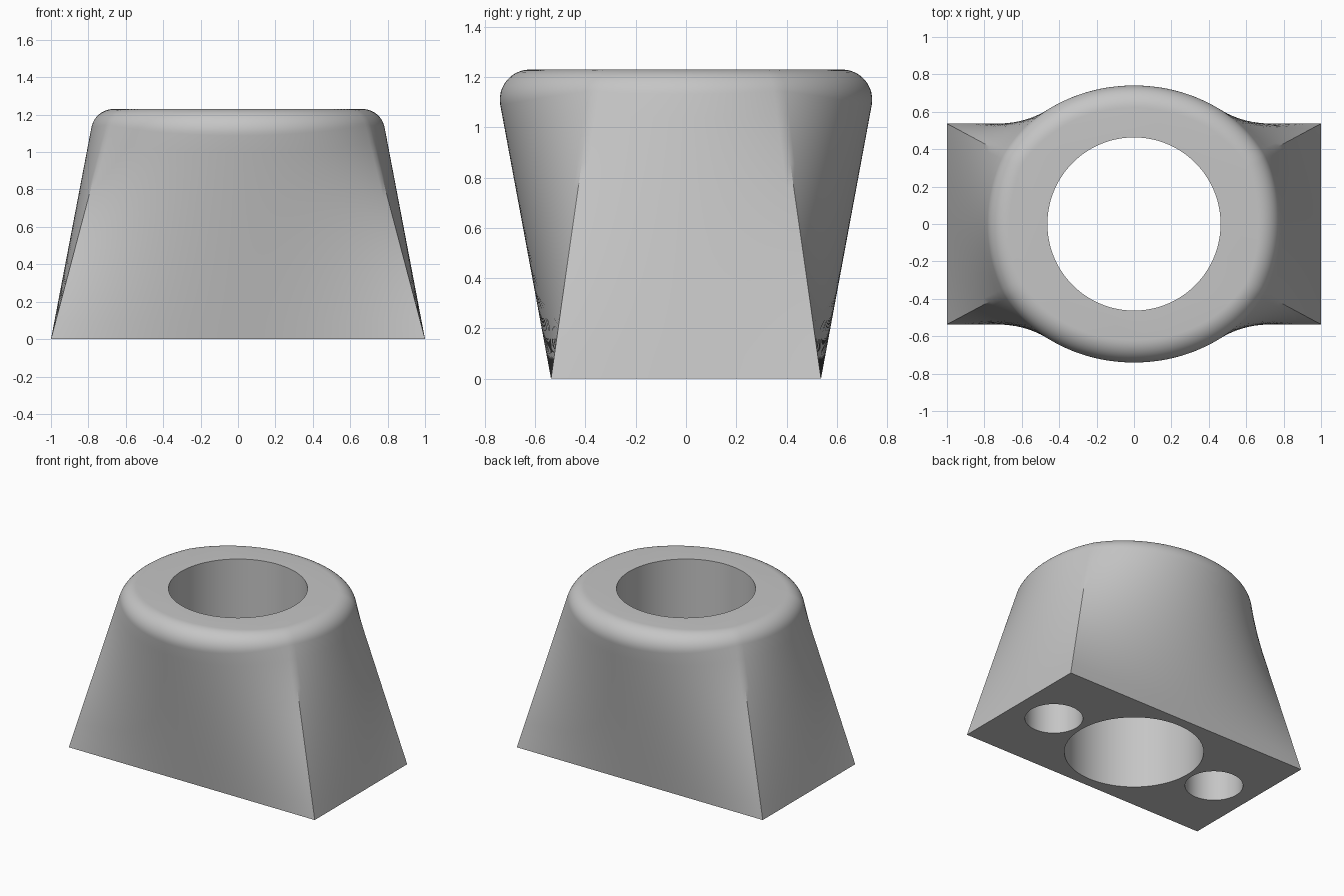
import bpy, bmesh
from math import atan2, cos, sin, tan, pi, hypot
from mathutils import Vector

cube = bpy.data.objects.get("Cube")
if cube:
    bpy.data.objects.remove(cube, do_unlink=True)

HALF_X, HALF_Y, HEIGHT = 1.0, 0.537, 1.23   # rectangular foot and overall height
RIM, FILLET = 0.765, 0.12                   # round top before filleting
BORE, SOCKET, SOCKET_X, SOCKET_DEPTH = 0.463, 0.193, 0.695, 0.4
WALL_STEPS, ARC_STEPS = 12, 12

grey = bpy.data.materials.new("plain grey")
grey.use_nodes = True
colour = (0.56, 0.56, 0.56, 1)
grey.diffuse_color = colour
grey.node_tree.nodes["Principled BSDF"].inputs["Base Color"].default_value = colour


def rulings():
    """Pairs of foot point and rim angle, counter-clockwise round the body."""
    corners = [(HALF_X, -HALF_Y), (HALF_X, HALF_Y), (-HALF_X, HALF_Y), (-HALF_X, -HALF_Y)]
    for i, a in enumerate(corners):
        b = corners[(i + 1) % 4]
        start = atan2(a[1], a[0])
        sweep = (atan2(b[1], b[0]) - start) % (2 * pi)
        steps = 28 if i % 2 == 0 else 56
        for k in range(steps):
            t = k / steps
            yield Vector(a).lerp(Vector(b), t), start + sweep * t


def column(foot, angle):
    """Points up one straight wall line, then over the rounded rim."""
    radial = Vector((cos(angle), sin(angle)))
    across = Vector((-sin(angle), cos(angle)))
    drop = foot - radial * RIM
    run, side = drop.dot(radial), drop.dot(across)
    length = hypot(run, HEIGHT)
    er, ez = run / length, -HEIGHT / length
    first = atan2(er, -ez)
    reach = FILLET * tan((pi / 2 - first) / 2)      # tangent length of the fillet
    centre_r, centre_z = RIM - reach, HEIGHT - FILLET
    points = []
    for k in range(WALL_STEPS):
        s = 1 + (reach / length - 1) * k / WALL_STEPS
        points.append((RIM + run * s, HEIGHT * (1 - s)))
    for k in range(ARC_STEPS + 1):
        a = first + (pi / 2 - first) * k / ARC_STEPS
        points.append((centre_r + FILLET * cos(a), centre_z + FILLET * sin(a)))
    result = []
    for r, z in points:
        p = radial * r + across * side * (1 - z / HEIGHT)
        result.append((p.x, p.y, z))
    return result


# Body: rectangle blended to a filleted circle
bm = bmesh.new()
columns = [[bm.verts.new(p) for p in column(*line)] for line in rulings()]
for i, left in enumerate(columns):
    right = columns[(i + 1) % len(columns)]
    for k in range(len(left) - 1):
        bm.faces.new((left[k], right[k], right[k + 1], left[k + 1]))
bm.faces.new([c[-1] for c in columns])
bm.faces.new([c[0] for c in reversed(columns)])
bmesh.ops.recalc_face_normals(bm, faces=bm.faces)
mesh = bpy.data.meshes.new("body")
bm.to_mesh(mesh)
bm.free()
mesh.materials.append(grey)
body = bpy.data.objects.new("body", mesh)
bpy.context.collection.objects.link(body)


# Holes: full bore and two blind sockets underneath
def cut_hole(name, x, radius, bottom, top, sides):
    bpy.ops.mesh.primitive_cylinder_add(vertices=sides, radius=radius, depth=top - bottom,
                                        location=(x, 0, (top + bottom) / 2))
    cutter = bpy.context.object
    cutter.name = name
    cutter.hide_render = True
    cutter.data.materials.append(grey)
    mod = body.modifiers.new(name, "BOOLEAN")
    mod.operation, mod.solver, mod.object = "DIFFERENCE", "EXACT", cutter
    return cutter


cutters = [cut_hole("bore_cutter", 0, BORE, -0.3, HEIGHT + 0.3, 128)]
for side, x in (("left", SOCKET_X), ("right", -SOCKET_X)):
    cutters.append(cut_hole(side + "_socket_cutter", x, SOCKET, -0.3, SOCKET_DEPTH, 64))

# Apply the cuts and drop the helpers
bpy.context.view_layer.update()
depsgraph = bpy.context.evaluated_depsgraph_get()
cut_mesh = bpy.data.meshes.new_from_object(body.evaluated_get(depsgraph))
body.modifiers.clear()
body.data = cut_mesh
for cutter in cutters:
    bpy.data.objects.remove(cutter, do_unlink=True)

bpy.ops.object.select_all(action="DESELECT")
body.select_set(True)
bpy.context.view_layer.objects.active = body
bpy.ops.object.shade_smooth_by_angle(angle=pi / 6)
